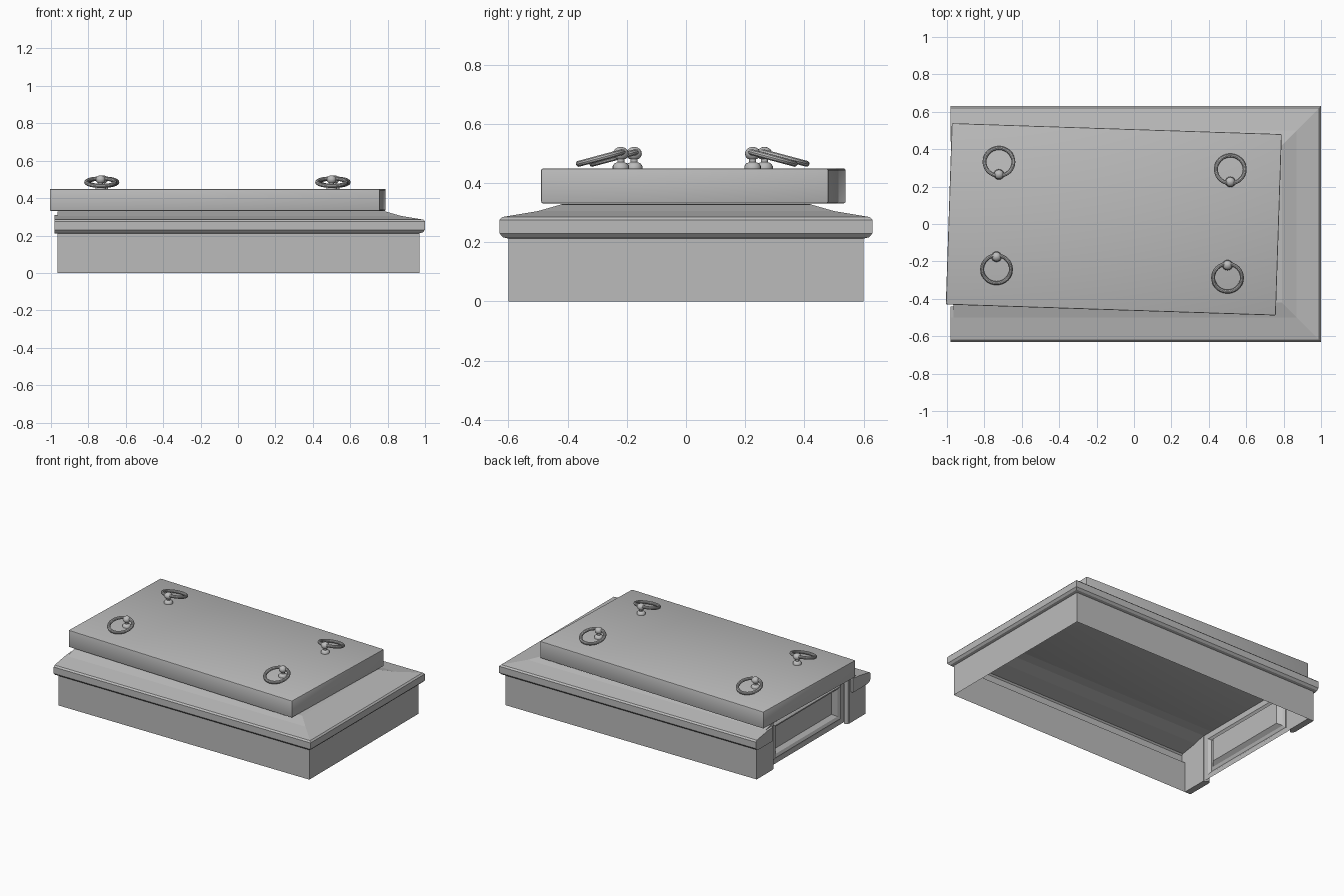
import bpy, bmesh, math
from mathutils import Matrix, Vector

cube = bpy.data.objects.get("Cube")
if cube:
    bpy.data.objects.remove(cube)

stone = bpy.data.materials.new("grey stone")
stone.use_nodes = True
GREY = (0.5, 0.5, 0.5, 1)
stone.diffuse_color = GREY
stone.node_tree.nodes["Principled BSDF"].inputs["Base Color"].default_value = GREY


def finish(name, bm, smooth=True, fix_normals=True):
    if fix_normals:
        bmesh.ops.recalc_face_normals(bm, faces=bm.faces)
    mesh = bpy.data.meshes.new(name)
    bm.to_mesh(mesh)
    bm.free()
    mesh.materials.append(stone)
    ob = bpy.data.objects.new(name, mesh)
    bpy.context.collection.objects.link(ob)
    if smooth:
        bpy.ops.object.select_all(action="DESELECT")
        ob.select_set(True)
        bpy.context.view_layer.objects.active = ob
        bpy.ops.object.shade_smooth_by_angle(angle=math.radians(35))
    return ob


def bridge(bm, rings, closed):
    for a, b in zip(rings, rings[1:]):
        n = len(a)
        for i in range(n if closed else n - 1):
            j = (i + 1) % n
            bm.faces.new((a[i], a[j], b[j], b[i]))


# Chest shell: a wall and sloped rim profile swept round three sides
HX, HY, END = 0.97, 0.60, -0.965
profile = [(0, 0), (0, 0.212), (0.018, 0.217), (0.03, 0.23), (0.03, 0.275),
           (0.02, 0.285), (-0.10, 0.305), (-0.18, 0.328), (-0.25, 0.329)]
bm = bmesh.new()
rings = []
for o, z in profile:
    x, y = HX + o, HY + o
    rings.append([bm.verts.new((px, py, z)) for px, py in
                  ((END, -y), (x, -y), (x, y), (END, y))])
bridge(bm, rings, closed=False)
finish("chest_shell", bm, smooth=False, fix_normals=False)


# Corner posts and rim returns at the panelled end
def end_prism(name, outline, side, x0, x1):
    bm = bmesh.new()
    face = bm.faces.new([bm.verts.new((x0, side * y, z)) for y, z in outline])
    out = bmesh.ops.extrude_face_region(bm, geom=[face])
    moved = [v for v in out["geom"] if isinstance(v, bmesh.types.BMVert)]
    bmesh.ops.translate(bm, verts=moved, vec=(x1 - x0, 0, 0))
    return finish(name, bm, smooth=False)


post = [(HY + o, z) for o, z in profile[:-1]] + [(0.42, 0)]
cap = [(HY + o, z) for o, z in profile[1:7]] + [(0.44, 0.31), (0.44, 0.212)]
for side, label in ((-1, "front"), (1, "back")):
    end_prism(label + "_corner_post", post, side, END, -0.92)
    end_prism(label + "_rim_return", cap, side, -0.98, END)
    bm = bmesh.new()
    bmesh.ops.create_cone(bm, cap_ends=True, segments=12, radius1=0.016, radius2=0.016,
                          depth=0.32, matrix=Matrix.Translation((-0.947, side * 0.415, 0.16)))
    finish(label + "_post_moulding", bm)

# Panelled end wall: nested rectangles (half width, bottom, top, x)
bm = bmesh.new()
rings = []
for w, low, top, x in ((0.42, 0, 0.329, -0.925), (0.38, 0.03, 0.29, -0.925),
                       (0.36, 0.05, 0.275, -0.938), (0.34, 0.07, 0.26, -0.93),
                       (0.31, 0.09, 0.25, -0.905)):
    rings.append([bm.verts.new((x, y, z)) for y, z in
                  ((w, low), (-w, low), (-w, top), (w, top))])
bridge(bm, rings, closed=True)
bm.faces.new(rings[-1])
finish("end_panel", bm, smooth=False, fix_normals=False)

# Lid slab, pushed askew
bm = bmesh.new()
bmesh.ops.create_cube(bm, size=1, matrix=Matrix.Diagonal((1.765, 0.97, 0.118, 1)))
bmesh.ops.bevel(bm, geom=bm.edges[:], offset=0.006, segments=2, profile=0.5, affect="EDGES")
lid = finish("lid_slab", bm)
lid.location = (-0.108, 0.025, 0.39)
lid.rotation_euler.z = math.radians(-1.9)


# Lifting rings, each hung from a turned knob
def torus(name, major, minor, matrix, nu=40, nv=10):
    bm = bmesh.new()
    rings = []
    for i in range(nu):
        a = 2 * math.pi * i / nu
        ring = []
        for j in range(nv):
            b = 2 * math.pi * j / nv
            r = major + minor * math.cos(b)
            p = Vector((r * math.cos(a), r * math.sin(a), minor * math.sin(b)))
            ring.append(bm.verts.new(matrix @ p))
        rings.append(ring)
    bridge(bm, rings + rings[:1], closed=True)
    return finish(name, bm)


def knob(name, x, y):
    bm = bmesh.new()
    outline = [(0.028, 0.445), (0.028, 0.457), (0.022, 0.466), (0.012, 0.47), (0.012, 0.485)]
    for k in range(7):
        a = math.radians(-50 + 140 * k / 6)
        outline.append((max(0.026 * math.cos(a), 0.001), 0.499 + 0.023 * math.sin(a)))
    rings = [[bm.verts.new((x + r * math.cos(t * math.pi / 8),
                            y + r * math.sin(t * math.pi / 8), z)) for t in range(16)]
             for r, z in outline]
    bridge(bm, rings, closed=True)
    bm.faces.new(rings[-1])
    return finish(name, bm)


handles = {"back_left": (0.515, 0.225, 1), "back_right": (-0.722, 0.265, 1),
           "front_left": (0.50, -0.22, -1), "front_right": (-0.735, -0.175, -1)}
for label, (x, y, side) in handles.items():
    knob(label + "_knob", x, y)
    tilt = Matrix.Rotation(math.radians(-15 * side), 4, "X")
    place = Matrix.Translation((x, y + side * 0.067, 0.485))
    torus(label + "_ring", 0.077, 0.0105, place @ tilt)
